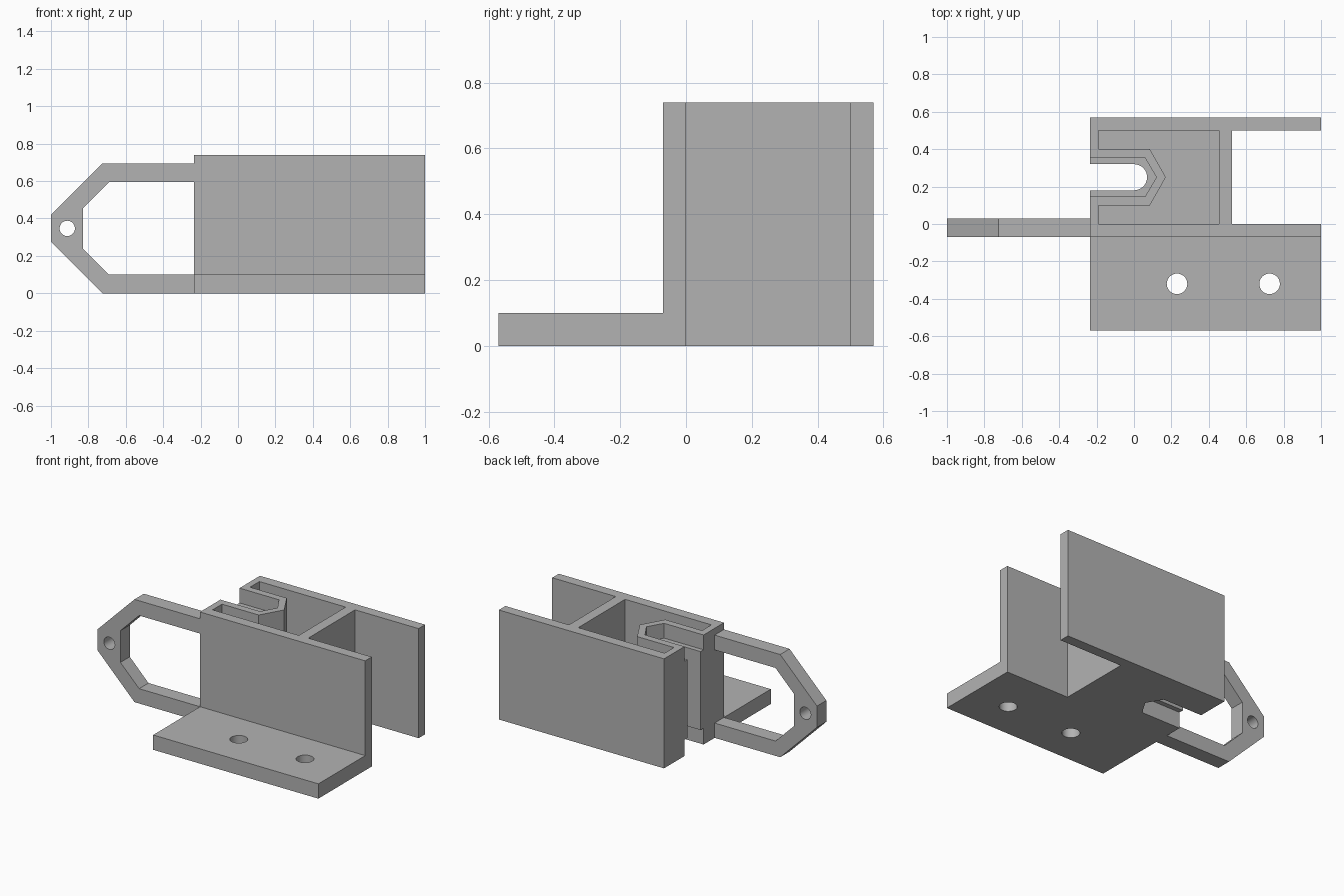
import bpy, bmesh, math

cube = bpy.data.objects.get("Cube")
if cube:
    bpy.data.objects.remove(cube, do_unlink=True)

grey = bpy.data.materials.new("plain_grey")
grey.use_nodes = True
color = (0.45, 0.45, 0.45, 1)
grey.diffuse_color = color
grey.node_tree.nodes["Principled BSDF"].inputs["Base Color"].default_value = color

H = 0.74          # height of the walls
END = -0.235      # left end of the block


def prism(name, outline, low, high, axis="z"):
    """Extrude an outline along z, or an (x, z) outline along y."""
    bm = bmesh.new()

    def point(a, b, d):
        return (a, b, d) if axis == "z" else (a, d, b)
    face = bm.faces.new([bm.verts.new(point(a, b, low)) for a, b in outline])
    ext = bmesh.ops.extrude_face_region(bm, geom=[face])
    verts = [v for v in ext["geom"] if isinstance(v, bmesh.types.BMVert)]
    bmesh.ops.translate(bm, verts=verts, vec=point(0, 0, high - low))
    bmesh.ops.recalc_face_normals(bm, faces=bm.faces)
    mesh = bpy.data.meshes.new(name)
    bm.to_mesh(mesh)
    bm.free()
    mesh.materials.append(grey)
    obj = bpy.data.objects.new(name, mesh)
    bpy.context.collection.objects.link(obj)
    return obj


def arc(cx, cy, r, start, end, n):
    angles = [math.radians(start + (end - start) * i / n) for i in range(n + 1)]
    return [(cx + r * math.cos(a), cy + r * math.sin(a)) for a in angles]


def circle(cx, cy, r):
    return arc(cx, cy, r, 0, 360, 32)[:-1]


def cut(obj, cutters):
    """Subtract the cutters, bake the result and remove them."""
    for c in cutters:
        mod = obj.modifiers.new("cut", "BOOLEAN")
        mod.operation, mod.solver, mod.object = "DIFFERENCE", "EXACT", c
        c.hide_render = True
    graph = bpy.context.evaluated_depsgraph_get()
    baked = bpy.data.meshes.new_from_object(obj.evaluated_get(graph))
    obj.modifiers.clear()
    obj.data = baked
    for c in cutters:
        bpy.data.objects.remove(c, do_unlink=True)
    bpy.ops.object.select_all(action="DESELECT")
    obj.select_set(True)
    bpy.context.view_layer.objects.active = obj
    bpy.ops.object.shade_smooth_by_angle(angle=math.radians(30))


# Block with the two long walls
block = prism("clamp_block", [
    (END, -0.07), (1, -0.07), (1, 0), (0.525, 0),
    (0.525, 0.5), (1, 0.5), (1, 0.57), (END, 0.57)], 0, H)

# Pocket wrapping around the bolt slot
pocket = prism("pocket_cutter", [
    (-0.19, 0), (0.455, 0), (0.455, 0.5), (-0.19, 0.5), (-0.19, 0.4),
    (0.085, 0.4), (0.17, 0.25), (0.085, 0.1), (-0.19, 0.1)], 0.1, 1)

# Round-ended slot with wider pointed recesses at top and bottom
slot = prism("slot_cutter", [(-0.4, 0.18)]
             + arc(0, 0.25, 0.07, -90, 90, 16) + [(-0.4, 0.32)], -0.2, 1)
recess = [(-0.4, 0.148), (0.06, 0.148), (0.12, 0.25), (0.06, 0.352), (-0.4, 0.352)]
cut(block, [pocket, slot,
            prism("top_recess_cutter", recess, H - 0.1, 1),
            prism("bottom_recess_cutter", recess, -0.2, 0.11)])

# Mounting flange with two screw holes
flange = prism("mounting_flange", [
    (END, -0.57), (1, -0.57), (1, -0.07), (END, -0.07)], 0, 0.1)
cut(flange, [prism("screw_cutter", circle(x, -0.32, 0.055), -0.2, 0.3)
             for x in (0.23, 0.725)])

# Open loop handle, one half mirrored about its middle height
MID = 0.347
outer = [(END, 0), (-0.725, 0), (-1, 0.275)]
inner = [(-0.83, 0.24), (-0.69, 0.1), (END, 0.1)]


def flip(points):
    return [(x, 2 * MID - z) for x, z in reversed(points)]


handle = prism("loop_handle", outer + flip(outer) + flip(inner) + inner,
               -0.07, 0.03, "y")
cut(handle, [prism("cord_hole_cutter", circle(-0.913, MID, 0.041), -0.3, 0.3, "y")])
